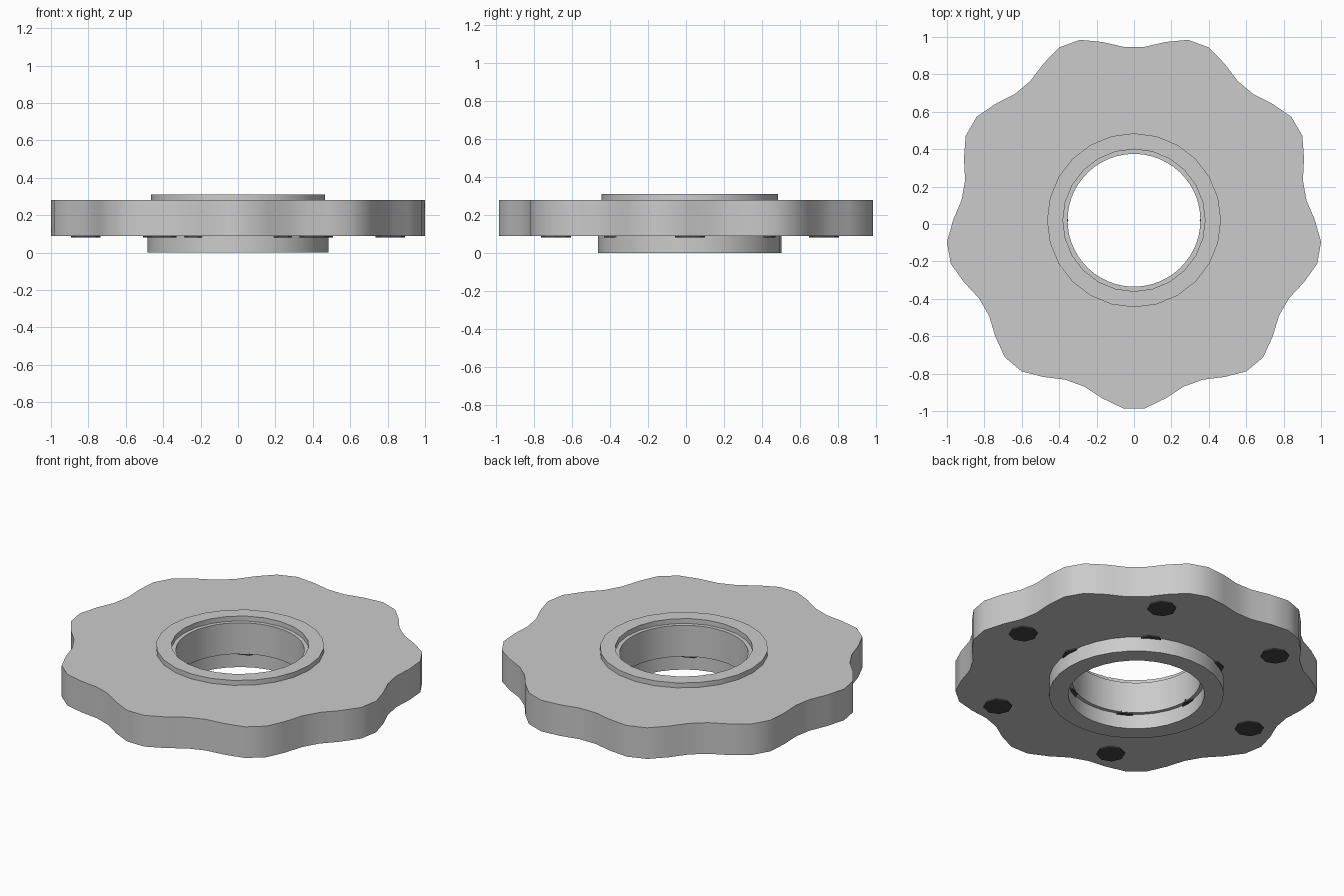
import bpy, bmesh
from math import sin, cos, pi, radians

if "Cube" in bpy.data.objects:
    bpy.data.objects.remove(bpy.data.objects["Cube"])

CY = 0.02  # centre of the rotational pattern


def finish(bm, name):
    bmesh.ops.recalc_face_normals(bm, faces=bm.faces[:])
    mesh = bpy.data.meshes.new(name)
    bm.to_mesh(mesh)
    bm.free()
    ob = bpy.data.objects.new(name, mesh)
    bpy.context.collection.objects.link(ob)
    bpy.ops.object.select_all(action='DESELECT')
    ob.select_set(True)
    bpy.context.view_layer.objects.active = ob
    bpy.ops.object.shade_smooth_by_angle(angle=radians(30))
    return ob


def ring(name, outer, inner, z0, z1, n, offset=0.0):
    """Flat ring; outer is a function of the angle measured from -y."""
    bm = bmesh.new()
    loops = []
    for i in range(n):
        a = (i + offset) * 2 * pi / n
        loops.append([bm.verts.new((r * sin(a), CY - r * cos(a), z))
                      for r, z in ((outer(a), z0), (outer(a), z1),
                                   (inner, z1), (inner, z0))])
    for i in range(n):
        p, q = loops[i], loops[(i + 1) % n]
        for k in range(4):
            m = (k + 1) % 4
            bm.faces.new((p[k], q[k], q[m], p[m]))
    return finish(bm, name)


# nine-lobed plate
ring("lobed_plate", lambda a: 0.9675 + 0.0455 * cos(9 * a), 0.355, 0.09, 0.28, 54, 0.5)
# raised collar on top and hub underneath
ring("top_collar", lambda a: 0.465, 0.38, 0.275, 0.31, 24)
ring("bottom_hub", lambda a: 0.483, 0.377, 0.0, 0.092, 32)

# dark octagonal studs under the plate, in two circles of six
dark = bpy.data.materials.new("dark_stud")
dark.diffuse_color = (0.06, 0.06, 0.06, 1)
dark.use_nodes = True
dark.node_tree.nodes["Principled BSDF"].inputs["Base Color"].default_value = dark.diffuse_color
for label, radius in (("outer", 0.815), ("inner", 0.43)):
    for i in range(6):
        a = i * pi / 3
        bm = bmesh.new()
        bmesh.ops.create_cone(bm, cap_ends=True, segments=8, radius1=0.079,
                              radius2=0.079, depth=0.02)
        bmesh.ops.translate(bm, verts=bm.verts[:],
                            vec=(radius * cos(a), CY + radius * sin(a), 0.092))
        stud = finish(bm, f"{label}_stud_{i + 1}")
        stud.data.materials.append(dark)
